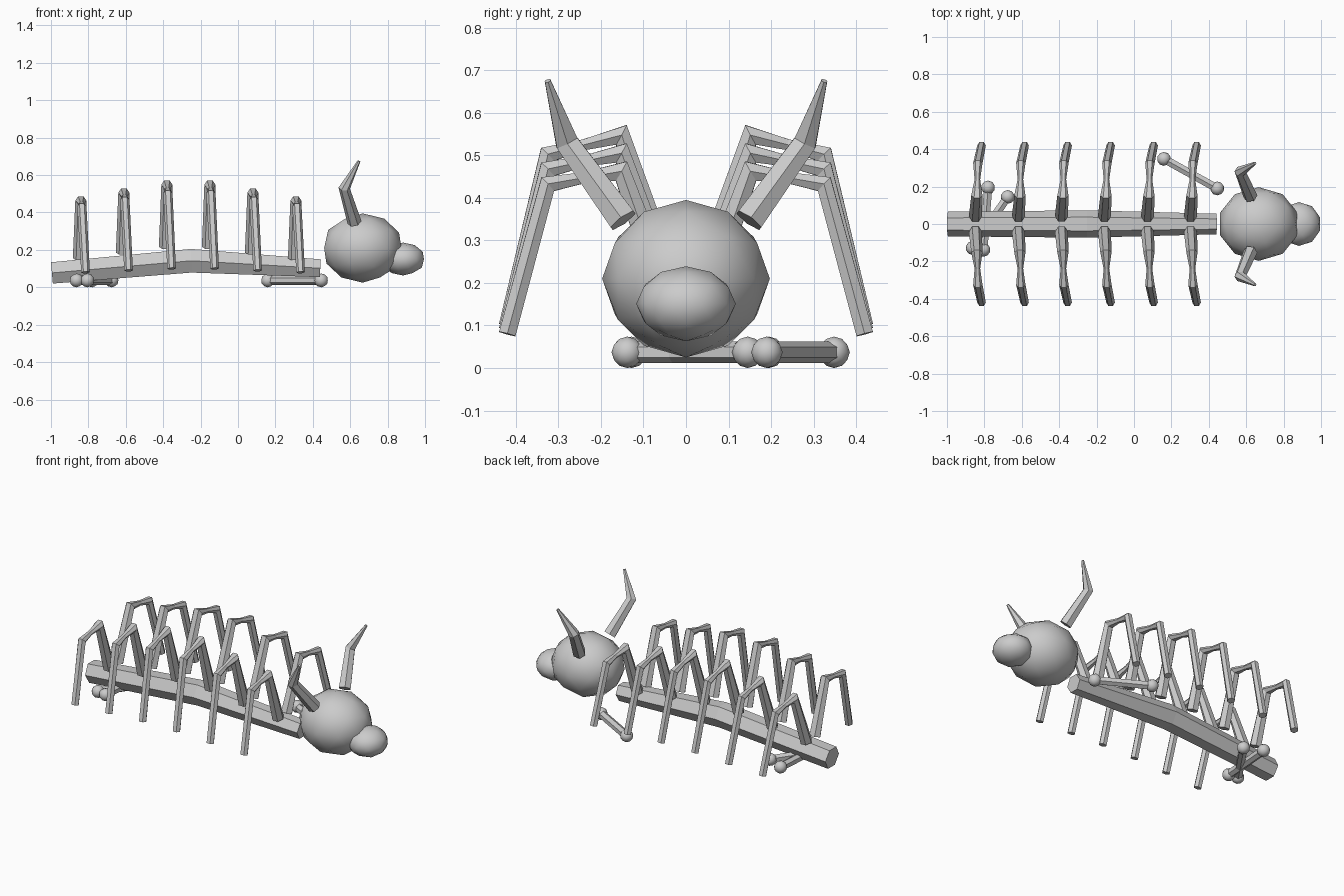
import bpy, bmesh, math
from mathutils import Vector, Matrix

if "Cube" in bpy.data.objects:
    bpy.data.objects.remove(bpy.data.objects["Cube"])

bone_mat = bpy.data.materials.new("bone_grey")
bone_mat.diffuse_color = (0.6, 0.6, 0.6, 1)
bone_mat.use_nodes = True
bone_mat.node_tree.nodes["Principled BSDF"].inputs["Base Color"].default_value = bone_mat.diffuse_color


def finish(name, bm, smooth=False):
    bmesh.ops.recalc_face_normals(bm, faces=bm.faces)
    for f in bm.faces:
        f.smooth = smooth
    me = bpy.data.meshes.new(name)
    bm.to_mesh(me)
    bm.free()
    me.materials.append(bone_mat)
    ob = bpy.data.objects.new(name, me)
    bpy.context.collection.objects.link(ob)
    return ob


def ball(name, center, radii):
    """Smooth low-poly ellipsoid."""
    bm = bmesh.new()
    bmesh.ops.create_icosphere(bm, subdivisions=2, radius=1)
    m = Matrix.Translation(center) @ Matrix.Diagonal((*radii, 1))
    bmesh.ops.transform(bm, matrix=m, verts=bm.verts)
    return finish(name, bm, True)


def tube(name, points, radii, ref, sides=6):
    """Faceted tapering tube along a path; ref fixes the first corner direction."""
    bm = bmesh.new()
    pts = [Vector(p) for p in points]
    rings = []
    for i, (p, r) in enumerate(zip(pts, radii)):
        a = (p - pts[i - 1]).normalized() if i else Vector()
        b = (pts[i + 1] - p).normalized() if i < len(pts) - 1 else Vector()
        t = (a + b).normalized()
        u = Vector(ref)
        u = (u - t * u.dot(t)).normalized()
        v = t.cross(u)
        ring = []
        for k in range(sides):
            ang = 2 * math.pi * k / sides
            ring.append(bm.verts.new(p + r * (u * math.cos(ang) + v * math.sin(ang))))
        rings.append(ring)
    for r0, r1 in zip(rings, rings[1:]):
        for k in range(sides):
            n = (k + 1) % sides
            bm.faces.new((r0[k], r0[n], r1[n], r1[k]))
    bm.faces.new(rings[0])
    bm.faces.new(rings[-1])
    return finish(name, bm)


# Bent backbone
tube("backbone", [(-0.995, 0, 0.077), (-0.25, 0, 0.142), (0.44, 0, 0.102)],
     [0.066, 0.073, 0.055], (0, 1, 0))

# Six pairs of arched ribs, tallest in the middle
for i in range(6):
    x = -0.84 + 0.23 * i
    h = min(i, 5 - i) / 2
    for s, side in ((1, "left"), (-1, "right")):
        top = Vector((x, s * 0.152, 0.463 + 0.085 * h))
        elbow = Vector((x + 0.005, s * 0.325, 0.432 + 0.07 * h))
        tube(f"rib_{side}_{i + 1}",
             [(x - 0.008, s * 0.042, 0.155 + 0.06 * h), top, (top + elbow) / 2, elbow,
              (x + 0.025, s * 0.42, 0.08 + 0.02 * h)],
             [0.035, 0.030, 0.015, 0.025, 0.023], (1, 0, 0))

# Skull and muzzle
ball("skull", (0.667, 0, 0.21), (0.217, 0.197, 0.185))
ball("muzzle", (0.883, 0, 0.151), (0.117, 0.117, 0.088))

# Bent horns
for s, side in ((1, "left"), (-1, "right")):
    tube(f"horn_{side}",
         [(0.623, s * 0.148, 0.347), (0.568, s * 0.28, 0.53), (0.647, s * 0.325, 0.675)],
         [0.038, 0.031, 0.008], (1, 0, 0))

# Loose limb bones with knobbed ends
Z = 0.037
limbs = [((0.16, 0.348), (0.445, 0.19)),
         ((-0.78, 0.195), (-0.805, -0.138)),
         ((-0.675, 0.145), (-0.863, -0.128))]
for i, (a, b) in enumerate(limbs):
    tube(f"limb_shaft_{i + 1}", [(*a, Z), (*b, Z)], [0.025, 0.025], (0, 0, 1))
    for p, end in ((a, "front"), (b, "back")):
        ball(f"limb_knob_{end}_{i + 1}", (*p, Z), (0.037,) * 3)
